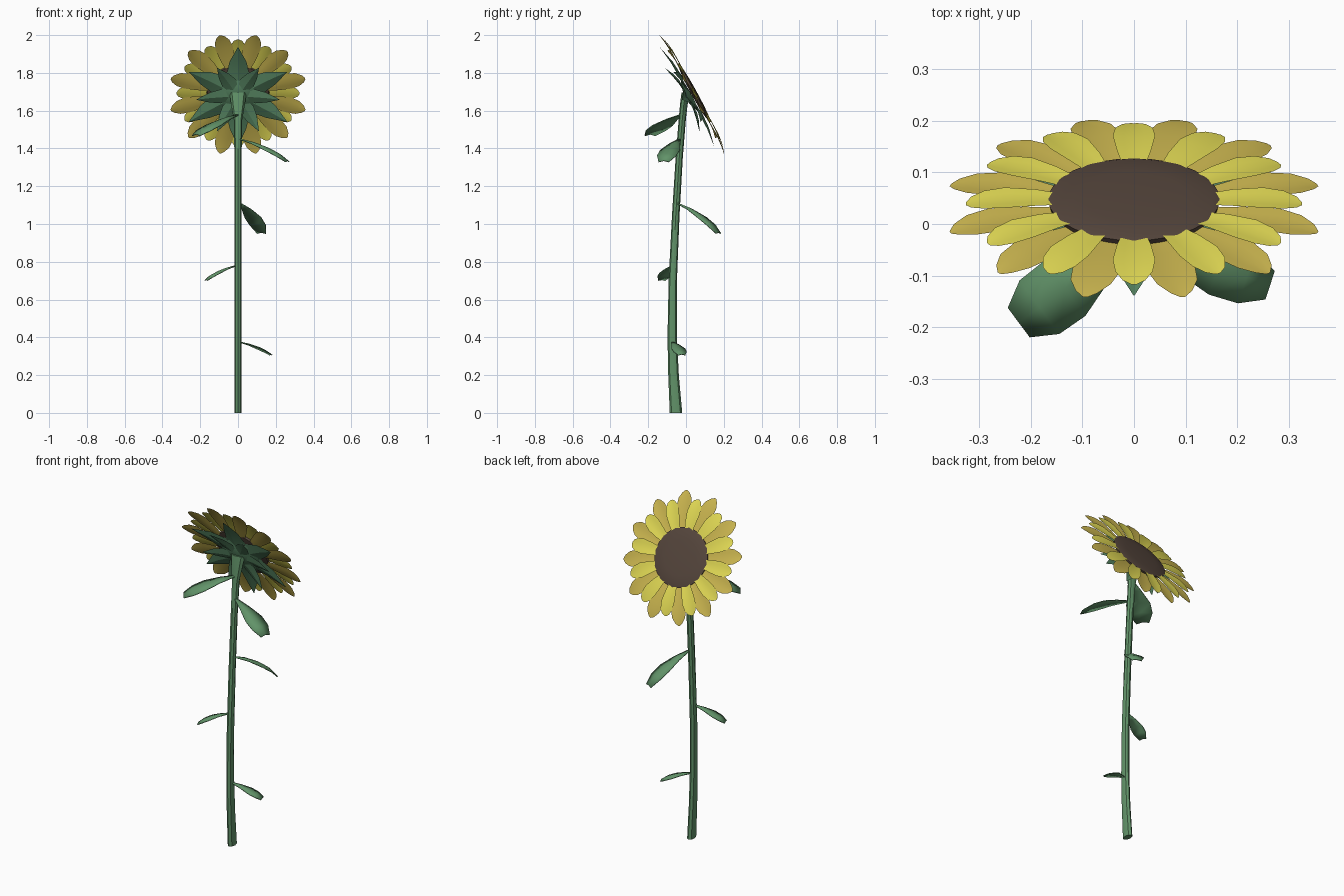
import bpy, bmesh, math
from mathutils import Vector

if "Cube" in bpy.data.objects:
    bpy.data.objects.remove(bpy.data.objects["Cube"])


def material(name, rgb):
    m = bpy.data.materials.new(name)
    m.diffuse_color = (*rgb, 1)
    m.use_nodes = True
    m.node_tree.nodes["Principled BSDF"].inputs["Base Color"].default_value = m.diffuse_color
    return m


GREEN = material("green", (0.12, 0.29, 0.14))
SEPAL = material("sepal_green", (0.10, 0.25, 0.13))
BRIGHT = material("bright_yellow", (0.76, 0.70, 0.09))
GOLD = material("gold", (0.60, 0.47, 0.08))
BROWN = material("brown", (0.09, 0.06, 0.045))

# Flower plane: faces back (+y) and upward
C = Vector((0, 0.037, 1.69))
X = Vector((1, 0, 0))
U = Vector((0, -0.48, 0.877))
N = Vector((0, 0.877, 0.48))


def head_point(angle, r, t, n):
    """Point at radius r along a spoke, t sideways, n along the flower's normal."""
    c, s = math.cos(angle), math.sin(angle)
    return C + X * (r * c - t * s) + U * (r * s + t * c) + N * n


def make(name, rows, mat, closed=False, caps=False, angle=40):
    """Skin a list of equal-length point rows into one object."""
    bm = bmesh.new()
    for grid in rows:
        vs = [[bm.verts.new(p) for p in row] for row in grid]
        k = len(vs[0])
        for a, b in zip(vs, vs[1:]):
            for i in range(k if closed else k - 1):
                j = (i + 1) % k
                bm.faces.new((a[i], a[j], b[j], b[i]))
        if caps:
            bm.faces.new(vs[0][::-1])
            bm.faces.new(vs[-1])
    bmesh.ops.remove_doubles(bm, verts=bm.verts, dist=0.0002)
    bmesh.ops.recalc_face_normals(bm, faces=bm.faces)
    me = bpy.data.meshes.new(name)
    bm.to_mesh(me)
    bm.free()
    ob = bpy.data.objects.new(name, me)
    bpy.context.collection.objects.link(ob)
    me.materials.append(mat)
    bpy.ops.object.select_all(action='DESELECT')
    ob.select_set(True)
    bpy.context.view_layer.objects.active = ob
    bpy.ops.object.shade_smooth_by_angle(angle=math.radians(angle))
    return ob


def spokes(count, offset, profile, fold):
    """Ring of petals; profile rows are (radius, half width, normal offset)."""
    out = []
    for k in range(count):
        a = math.radians(offset + 360 * k / count)
        out.append([[head_point(a, r, w * s, n + fold * w * abs(s))
                     for s in (-1, -0.5, 0, 0.5, 1)] for r, w, n in profile])
    return out


# Two rings of petals
make("front_petals", spokes(12, 0, [(0.13, 0.020, 0.010), (0.19, 0.033, 0.013),
     (0.25, 0.041, 0.012), (0.29, 0.036, 0.008), (0.315, 0.022, 0.004),
     (0.325, 0.006, 0.002)], 0.10), BRIGHT)
make("back_petals", spokes(12, 15, [(0.13, 0.020, 0.000), (0.21, 0.038, 0.002),
     (0.28, 0.047, 0.002), (0.325, 0.040, -0.002), (0.355, 0.022, -0.006),
     (0.368, 0.005, -0.009)], 0.10), GOLD)

# Seed disc, slightly domed
make("seed_disc", [[[head_point(2 * math.pi * i / 32, r, 0, n) for i in range(32)]
     for r, n in [(0.10, -0.008), (0.163, 0.002), (0.166, 0.012), (0.155, 0.016),
                  (0.10, 0.020), (0.04, 0.022)]]], BROWN, closed=True, caps=True)

# Two rings of pointed sepals, the inner one curling away
make("outer_sepals", spokes(6, 30, [(0.02, 0.012, -0.030), (0.11, 0.062, -0.022),
     (0.20, 0.045, -0.024), (0.30, 0.001, -0.036)], 0.25), SEPAL, angle=25)
make("inner_sepals", spokes(6, 0, [(0.02, 0.014, -0.036), (0.09, 0.042, -0.040),
     (0.15, 0.030, -0.050), (0.22, 0.001, -0.066)], 0.25), SEPAL, angle=25)

# Calyx joining the stem to the head
make("calyx", [[[head_point(2 * math.pi * i / 12, r, 0, n) for i in range(12)]
     for r, n in [(0.035, -0.042), (0.07, -0.032), (0.12, -0.012)]]],
     SEPAL, closed=True, caps=True)

# Stem: (y, z, x radius, y radius)
stem = [(-0.053, 0, 0.019, 0.033), (-0.066, 0.2, 0.019, 0.028), (-0.073, 0.4, 0.019, 0.025),
        (-0.070, 0.7, 0.019, 0.022), (-0.054, 1.05, 0.019, 0.020), (-0.036, 1.35, 0.019, 0.019),
        (-0.020, 1.55, 0.022, 0.019), (-0.012, 1.63, 0.036, 0.020), (0.000, 1.695, 0.045, 0.024)]
make("stem", [[[(rx * math.cos(i * math.pi / 4), y + ry * math.sin(i * math.pi / 4), z)
     for i in range(8)] for y, z, rx, ry in stem]], GREEN, closed=True, caps=True)


def leaf(name, base, tip, width):
    """Arched, drooping blade with a blunt end."""
    base, tip = Vector(base), Vector(tip)
    d = tip - base
    flat = Vector((d.x, d.y, 0))
    side = Vector((-d.y, d.x, 0)).normalized()
    grid = []
    for t, w, drop in [(0, 0.14, 0), (0.3, 0.55, 0.17), (0.6, 0.98, 0.42),
                       (0.82, 0.95, 0.68), (1, 0.52, 1)]:
        mid = base + flat * t + Vector((0, 0, d.z * drop))
        h = w * width / 2
        grid.append([mid + side * h * s - Vector((0, 0, 0.22 * h * abs(s)))
                     for s in (-1, 0, 1)])
    ob = make(name, [grid], GREEN, angle=25)
    mod = ob.modifiers.new("thickness", 'SOLIDIFY')
    mod.thickness = 0.005
    mod.offset = 0


# Leaves up the stem
leaf("leaf_1", (0, -0.025, 1.58), (-0.222, -0.190, 1.475), 0.135)
leaf("leaf_2", (0.01, -0.035, 1.45), (0.262, -0.118, 1.335), 0.11)
leaf("leaf_3", (0.01, -0.045, 1.11), (0.125, 0.172, 0.955), 0.10)
leaf("leaf_4", (-0.01, -0.070, 0.78), (-0.170, -0.128, 0.705), 0.075)
leaf("leaf_5", (0.01, -0.070, 0.375), (0.175, -0.022, 0.31), 0.075)
